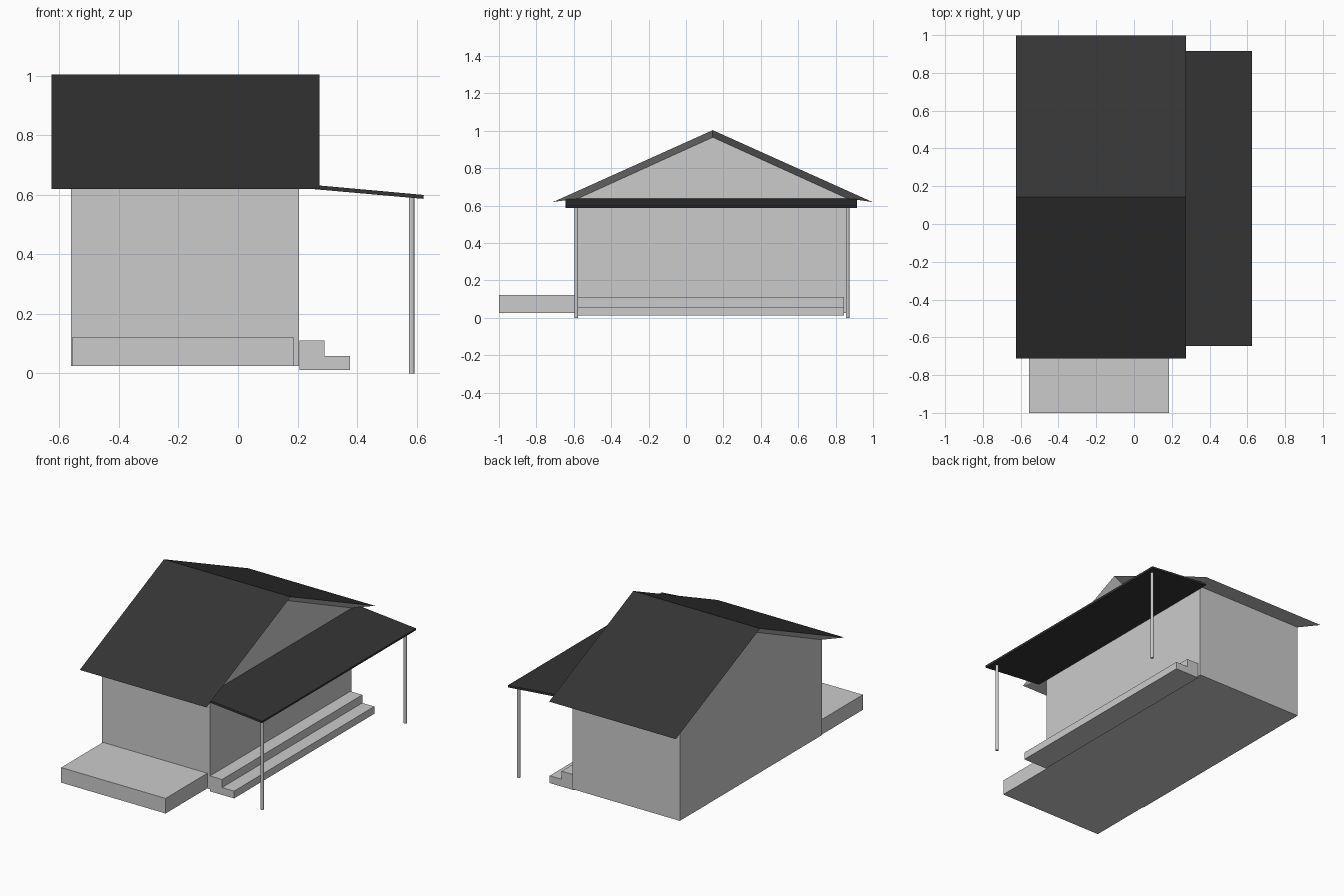
import bpy, bmesh

if "Cube" in bpy.data.objects:
    bpy.data.objects.remove(bpy.data.objects["Cube"])

dark = bpy.data.materials.new("dark_roofing")
dark.diffuse_color = (0.035, 0.035, 0.035, 1)
dark.use_nodes = True
dark.node_tree.nodes["Principled BSDF"].inputs["Base Color"].default_value = dark.diffuse_color


def make(name, verts, faces, mats=(), dark_faces=()):
    bm = bmesh.new()
    vs = [bm.verts.new(v) for v in verts]
    for i, f in enumerate(faces):
        face = bm.faces.new([vs[k] for k in f])
        face.material_index = 1 if i in dark_faces else 0
    bmesh.ops.recalc_face_normals(bm, faces=bm.faces[:])
    me = bpy.data.meshes.new(name)
    bm.to_mesh(me)
    bm.free()
    for m in mats:
        me.materials.append(m)
    ob = bpy.data.objects.new(name, me)
    bpy.context.collection.objects.link(ob)
    return ob


def prism(name, profile, a, b, axis, mats=()):
    """Extrude a closed 2D profile from a to b along x (profile y,z) or y (profile x,z)."""
    place = (lambda p, t: (t, p[0], p[1])) if axis == 'x' else (lambda p, t: (p[0], t, p[1]))
    n = len(profile)
    verts = [place(p, t) for t in (a, b) for p in profile]
    faces = [list(range(n)), list(range(n, 2 * n))]
    faces += [(i, (i + 1) % n, n + (i + 1) % n, n + i) for i in range(n)]
    return make(name, verts, faces, mats)


# House walls with gables
X0, X1, Y0, Y1 = -0.56, 0.204, -0.577, 0.862
RIDGE, EAVE, PEAK = 0.143, 0.638, 0.965
prism("house_body", [(Y0, 0.025), (Y1, 0.025), (Y1, EAVE), (RIDGE, PEAK), (Y0, EAVE)],
      X0, X1, 'x')

# Roof: dark slopes with a sharp rim, grey soffits running back to the walls
rim = [(-0.711, 0.619), (RIDGE, 1.003), (0.997, 0.619)]
wall = [(Y0, EAVE), (RIDGE, PEAK), (Y1, EAVE)]
verts = [(x, y, z) for pts, xs in ((rim, (-0.626, 0.274)), (wall, (X0, X1)))
         for x in xs for y, z in pts]
faces = [(0, 1, 4, 3), (1, 2, 5, 4),               # slopes
         (0, 3, 9, 6), (2, 5, 11, 8),              # eave soffits
         (0, 1, 7, 6), (1, 2, 8, 7),               # left gable soffits
         (3, 4, 10, 9), (4, 5, 11, 10),            # right gable soffits
         (6, 7, 10, 9), (7, 8, 11, 10)]            # hidden underside
grey = bpy.data.materials.new("plain_grey")
roof = make("gable_roof", verts, faces, (grey, dark), (0, 1))
grey.diffuse_color = (0.8, 0.8, 0.8, 1)
grey.use_nodes = True
grey.node_tree.nodes["Principled BSDF"].inputs["Base Color"].default_value = grey.diffuse_color

# Side canopy, sloping away from the wall
prism("side_canopy", [(X1, 0.637), (0.624, 0.599), (0.622, 0.586), (X1, 0.623)],
      -0.645, 0.915, 'y', (dark,))

# Canopy posts
for label, y in (("front", -0.586), ("back", 0.864)):
    bpy.ops.mesh.primitive_cylinder_add(vertices=12, radius=0.0095, depth=0.592,
                                        location=(0.583, y, 0.296))
    bpy.context.object.name = label + "_canopy_post"

# Front terrace and side steps
prism("front_terrace", [(-0.555, 0.025), (0.186, 0.025), (0.186, 0.122), (-0.555, 0.122)],
      -1.0, Y0, 'y')
prism("side_steps", [(0.206, 0.011), (0.376, 0.011), (0.376, 0.058), (0.291, 0.058),
                     (0.291, 0.11), (0.206, 0.11)], Y0, 0.845, 'y')
